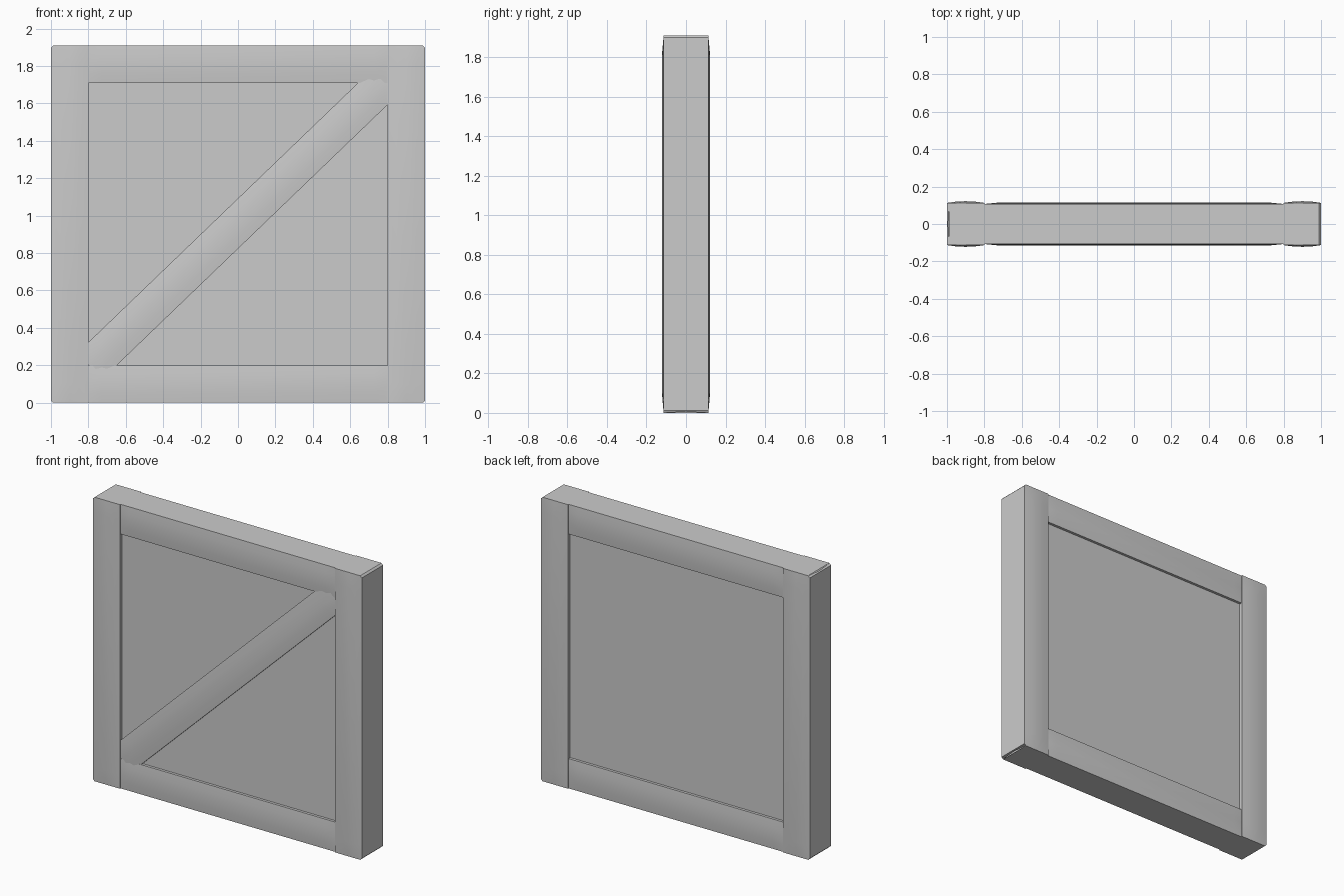
import bpy, bmesh, math
from mathutils import Matrix

if "Cube" in bpy.data.objects:
    bpy.data.objects.remove(bpy.data.objects["Cube"])

H, T = 1.91, 0.2          # overall height, timber width


def beam(name, length, width, base, crown, taper, centre, angle=0.0,
         back=True, chamfer=0.0):
    """Timber along local X with softly crowned faces that fade at the ends."""
    bm = bmesh.new()
    us = [-length / 2, -length / 2 + taper, length / 2 - taper, length / 2]
    vs = [-1, -0.5, 0, 0.5, 1]

    def face_grid(side, flat):
        rows = []
        for i, u in enumerate(us):
            c = 0 if flat or i in (0, 3) else crown
            rows.append([bm.verts.new((u, side * (0.05 if flat else base + c * (1 - v * v)),
                                       v * width / 2)) for v in vs])
        for a, b in zip(rows, rows[1:]):
            for k in range(len(vs) - 1):
                bm.faces.new((a[k], b[k], b[k + 1], a[k + 1]))
        return rows

    f, b = face_grid(-1, False), face_grid(1, not back)
    # Side walls joining the two crowned faces
    for k in (0, len(vs) - 1):
        for i in range(3):
            bm.faces.new((f[i][k], f[i + 1][k], b[i + 1][k], b[i][k]))
    for i in (0, 3):
        for k in range(len(vs) - 1):
            bm.faces.new((f[i][k], f[i][k + 1], b[i][k + 1], b[i][k]))
    # Small chamfer on the two outer end corners
    if chamfer:
        edges = [bm.edges.get((f[i][-1], b[i][-1])) for i in (0, 3)]
        bmesh.ops.bevel(bm, geom=edges, offset=chamfer, segments=1,
                        affect='EDGES', profile=0.5)
    bmesh.ops.recalc_face_normals(bm, faces=bm.faces)
    bm.transform(Matrix.Translation(centre) @ Matrix.Rotation(angle, 4, 'Y'))
    me = bpy.data.meshes.new(name)
    bm.to_mesh(me)
    bm.free()
    ob = bpy.data.objects.new(name, me)
    bpy.context.collection.objects.link(ob)
    bpy.ops.object.select_all(action='DESELECT')
    ob.select_set(True)
    bpy.context.view_layer.objects.active = ob
    bpy.ops.object.shade_smooth_by_angle(angle=math.radians(30))
    return ob


# Upright posts, outer edges chamfered
for side, label in ((-1, "left"), (1, "right")):
    beam(label + "_post", H, T, 0.113, 0.009, 0.1, (side * 0.9, 0, H / 2),
         side * math.pi / 2, chamfer=0.012)

# Top and bottom rails
for z, label in ((T / 2, "bottom"), (H - T / 2, "top")):
    beam(label + "_rail", 1.62, T, 0.106, 0.008, 0.08, (0, 0, z))

# Diagonal brace on the front only
rise = math.atan(0.962)
beam("diagonal_brace", 2.2, 0.194, 0.105, 0.009, 0.12, (0, 0, 0.958),
     -rise, back=False)

# Recessed infill panel
bpy.ops.mesh.primitive_cube_add(size=1, location=(0, 0, H / 2))
panel = bpy.context.object
panel.name = "infill_panel"
panel.scale = (1.64, 0.176, H - 2 * T + 0.04)
